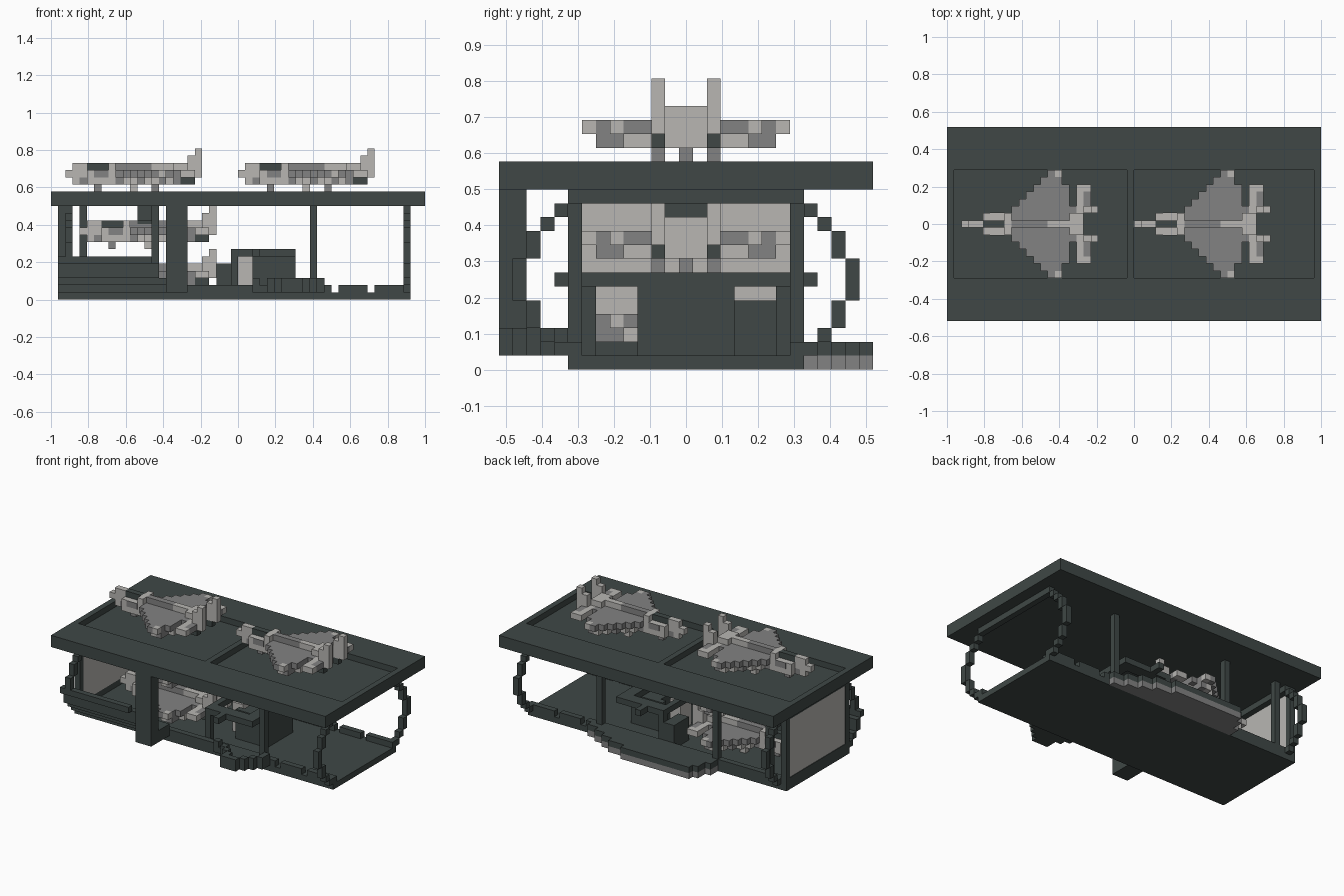
import bpy, bmesh
from mathutils import Matrix, Vector

V = 2 / 52  # edge of one block

cube = bpy.data.objects.get("Cube")
if cube:
    bpy.data.objects.remove(cube, do_unlink=True)


def material(name, rgb):
    m = bpy.data.materials.new(name)
    m.use_nodes = True
    m.diffuse_color = (*rgb, 1)
    m.node_tree.nodes["Principled BSDF"].inputs["Base Color"].default_value = (*rgb, 1)
    return m


MATS = [material("dark steel", (0.05, 0.064, 0.061)),
        material("light grey", (0.48, 0.47, 0.45)),
        material("mid grey", (0.225, 0.225, 0.225))]
DARK, LIGHT, MID = range(3)


class Part:
    """A part made of blocks, measured in block units from the right front bottom corner."""

    def __init__(self, name, origin=(0, 0, 0)):
        self.name, self.origin, self.bm = name, Vector(origin), bmesh.new()

    def box(self, x, y, z, color=DARK):
        lo, hi = Vector((x[0], y[0], z[0])), Vector((x[1], y[1], z[1]))
        mid = (lo + hi) / 2 + self.origin - Vector((26, 13.5, 0))
        size = hi - lo
        mat = Matrix.Translation(mid * V) @ Matrix.Diagonal((*(size * V), 1))
        made = bmesh.ops.create_cube(self.bm, size=1, matrix=mat)
        for f in {f for v in made["verts"] for f in v.link_faces}:
            f.material_index = color

    def both(self, x, y, z, color=DARK, centre=13.5):
        """A box and its mirror image across the plane y = centre."""
        self.box(x, y, z, color)
        self.box(x, (2 * centre - y[1], 2 * centre - y[0]), z, color)

    def done(self):
        mesh = bpy.data.meshes.new(self.name)
        self.bm.to_mesh(mesh)
        self.bm.free()
        for m in MATS:
            mesh.materials.append(m)
        bpy.context.collection.objects.link(bpy.data.objects.new(self.name, mesh))


# Flight deck with two shallow wells
p = Part("flight_deck")
p.box((0, 52), (0, 27), (13, 14))
p.both((0, 52), (0, 6), (14, 15))
for x in ((0, 1), (25, 26), (51, 52)):
    p.box(x, (6, 21), (14, 15))
p.done()

# Hull floor and low notched edge
p = Part("hull_floor")
p.box((1, 50), (5, 22), (0, 1))
for x in ((1, 39), (40, 44), (45, 50)):
    p.both(x, (5, 6), (1, 2))
p.done()

# Curved end ribs
p = Part("end_ribs")
ARC = [(4, 11, 12), (3, 10, 11), (2, 8, 10), (1, 5, 8), (2, 3, 5), (3, 2, 3), (4, 1, 2)]
for i in (2, 49):
    for j, lo, hi in ARC:
        p.both((i, i + 1), (j, j + 1), (lo, hi))
    p.box((i, i + 1), (5, 22), (12, 13))
p.done()

# Columns that carry the deck
p = Part("columns")
p.both((1, 2), (5, 6), (1, 13))
p.box((1, 2), (6, 21), (1, 2))
p.box((1, 2), (6, 21), (12, 13))
p.box((4, 5), (21, 22), (1, 13))
p.both((14, 15), (5, 6), (1, 13))
p.both((36, 37), (5, 6), (1, 13))
p.done()

# Light bulkhead closing the right end
p = Part("end_panel")
p.box((1.1, 2), (6, 21), (2, 12), LIGHT)
p.done()

# Stepped hull side below the front opening
p = Part("front_sponson")
for j, lo, hi, end in ((1, 5, 6, 14), (2, 3, 5, 15), (3, 2, 3, 16), (4, 1, 2, 19)):
    p.box((1, end), (j, j + 1), (lo, hi))
p.done()

# Thick front post and its foot
p = Part("front_post")
p.box((16, 19), (0, 2), (1, 13))
p.box((16, 19), (2, 5), (1, 3))
p.done()

# Stepped front balcony with a raised rim
p = Part("front_balcony")
for j, (a, b) in enumerate(((32, 35), (32, 36), (31, 37), (30, 38), (28, 38))):
    p.box((a, b), (j, j + 1), (1, 2))
    p.box((a, a + 1), (j, j + 1), (2, 3))
    p.box((b - 1, b), (j, j + 1), (2, 3))
p.box((33, 34), (0, 1), (2, 3))
p.done()

# Side lift platform with a grey underside
p = Part("side_platform")
for n in range(5):
    x = (14 + n // 2, 38 - 2.25 * n // 1)
    p.box(x, (22 + n, 23 + n), (1, 2))
    p.box(x, (22 + n, 23 + n), (0, 1), MID)
p.done()

# Inner walkway ring and machinery block
p = Part("inner_walkway")
p.both((25, 34), (6, 8), (6, 7))
p.box((25, 26), (8, 19), (6, 7))
p.box((32, 34), (8, 19), (6, 7))
p.both((25, 26), (6, 7), (1, 6))
p.both((28, 29), (10, 11), (1, 6))
p.box((29, 34), (10, 17), (1, 6))
p.both((28, 29), (4, 6), (6, 7))
p.box((23, 25), (17, 21), (1, 5))
p.done()

p = Part("service_cart")
p.box((26, 28), (12, 15), (1, 6), LIGHT)
p.done()

# Hoist hanging under the deck
p = Part("hoist")
p.box((12, 15), (12, 15), (11, 13))
p.box((12, 14), (13, 14), (10.5, 11))
p.done()


def jet(name, origin):
    """Block aircraft; nose at local x = 0, centre line at local y = 0."""
    p = Part(name, origin)

    def mirrored(x, y, z, color):
        p.both(x, y, z, color, 0)

    def across(x, half, z, color):
        p.box(x, (-half, half), z, color)

    # Nose, cockpit and spine
    across((0, 3), .5, (2, 3), LIGHT)
    across((1, 2), .5, (1, 2), LIGHT)
    across((1, 3), .5, (3, 4), LIGHT)
    across((3, 6), .5, (3, 4), DARK)
    across((2, 3), .5, (1, 2), MID)
    across((3, 7), 1.5, (1, 3), LIGHT)
    mirrored((4, 6), (1.5, 1.6), (2, 3), MID)
    across((6, 7), 1.5, (3, 4), LIGHT)
    across((7, 12), .5, (3, 4), MID)
    across((12, 15), .5, (3, 4), LIGHT)
    across((15, 17), 1.5, (3, 4), LIGHT)

    # Stepped wings: grey top layer, smaller layer beneath
    for n, half in enumerate((2.5, 3.5, 4.5, 5.5, 6.5, 7.5, 7.5, 5.5)):
        x = (7 + n, 8 + n)
        tip = half - 1 if n in (5, 6) else half
        across(x, tip, (2, 3), MID)
        if tip < half:
            mirrored(x, (tip, half), (2, 3), LIGHT if n == 6 else MID)
        across(x, half - 1, (1, 2), LIGHT if n % 3 else MID)

    # Rear body, tailplanes and nozzles
    across((15, 17), 1.5, (1, 3), LIGHT)
    mirrored((15, 16), (1.5, 2.5), (1, 3), MID)
    mirrored((16, 17), (1.5, 4.5), (2, 3), LIGHT)
    mirrored((16, 18), (4.5, 5.5), (2, 3), LIGHT)
    mirrored((17, 18), (2.5, 4.5), (2, 3), MID)
    mirrored((17, 19), (1.5, 2.5), (2, 3), LIGHT)
    mirrored((16, 18), (1.5, 2.5), (1, 2), DARK)

    # Twin fins
    mirrored((17, 19), (1.5, 2.5), (3, 5), LIGHT)
    mirrored((18, 19), (1.5, 2.5), (5, 6), LIGHT)

    # Landing gear
    across((4, 5), .5, (0, 1), MID)
    mirrored((9, 10), (1.5, 2.5), (0, 1), LIGHT)
    mirrored((12, 13), (1.5, 2.5), (0, 1), MID)
    p.done()


jet("deck_jet_right", (2, 13.5, 15))
jet("deck_jet_left", (26, 13.5, 15))
jet("hangar_jet_upper", (4, 13.5, 7))
jet("hangar_jet_lower", (4, 13.5, 1))
